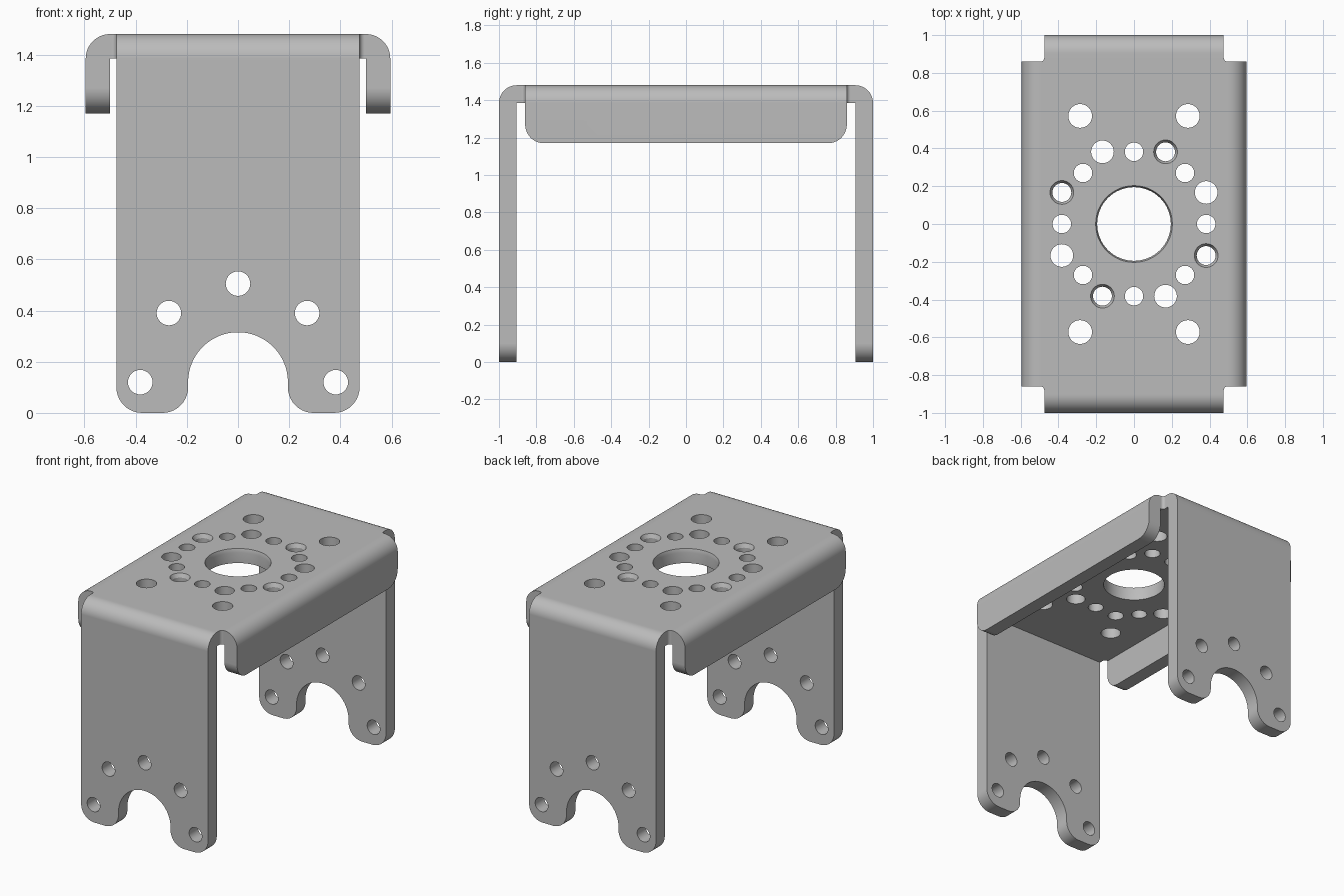
import bpy
import bmesh
from math import cos, sin, radians
from mathutils import Matrix

cube = bpy.data.objects.get("Cube")
if cube:
    bpy.data.objects.remove(cube, do_unlink=True)

TOP, THICK = 1.48, 0.095      # top height and sheet thickness
LEG_HALF, FLANGE_HALF = 0.475, 0.86


def arc(cx, cy, r, start, end, n=10):
    angles = [radians(start + (end - start) * i / n) for i in range(n + 1)]
    return [(cx + r * cos(a), cy + r * sin(a)) for a in angles]


def mirror(half):
    """Close a right-hand half outline with its left-hand copy."""
    return half + [(-x, y) for x, y in reversed(half) if abs(x) > 1e-5]


def new_object(name, bm):
    bmesh.ops.recalc_face_normals(bm, faces=bm.faces)
    mesh = bpy.data.meshes.new(name)
    bm.to_mesh(mesh)
    bm.free()
    obj = bpy.data.objects.new(name, mesh)
    bpy.context.collection.objects.link(obj)
    return obj


def prism(name, outline, axis, lo, hi):
    """Extrude a 2D outline along the given axis."""
    place = {"X": lambda u, v, d: (d, u, v),
             "Y": lambda u, v, d: (u, d, v),
             "Z": lambda u, v, d: (u, v, d)}[axis]
    bm = bmesh.new()
    a = [bm.verts.new(place(u, v, lo)) for u, v in outline]
    b = [bm.verts.new(place(u, v, hi)) for u, v in outline]
    bm.faces.new(a)
    bm.faces.new(b)
    for i in range(len(a)):
        bm.faces.new((a[i - 1], a[i], b[i], b[i - 1]))
    return new_object(name, bm)


def combine(obj, tool, operation):
    """Apply a boolean and discard the tool."""
    tool.hide_render = True
    mod = obj.modifiers.new("cut", "BOOLEAN")
    mod.operation, mod.solver, mod.object = operation, "EXACT", tool
    bpy.context.view_layer.objects.active = obj
    bpy.ops.object.modifier_apply(modifier=mod.name)
    bpy.data.objects.remove(tool, do_unlink=True)


def folded_sheet(half_width, bottom):
    """U-shaped section with rounded outer bends and square inner corners."""
    inner = half_width - THICK
    return mirror([(inner, TOP - THICK), (inner, bottom), (half_width, bottom)]
                  + arc(inner, TOP - THICK, THICK, 0, 90, 12))


def add_cone(bm, r1, r2, depth, matrix, segments=40):
    bmesh.ops.create_cone(bm, cap_ends=True, segments=segments, radius1=r1,
                          radius2=r2, depth=depth, matrix=matrix)


# Front and back legs with rounded feet and a central arch
bracket = prism("bracket", folded_sheet(1.0, 0), "X", -0.55, 0.55)
foot = mirror(arc(0, 0.12, 0.195, 90, 0, 24) + arc(0.295, 0.1, 0.1, 180, 270)
              + arc(0.375, 0.1, 0.1, 270, 360) + [(LEG_HALF, 1.6)])
combine(bracket, prism("foot_outline", foot, "Y", -1.2, 1.2), "INTERSECT")

# Side flanges with rounded lower corners
flanges = prism("flanges", folded_sheet(0.595, 1.17), "Y", -1, 1)
side = mirror(arc(FLANGE_HALF - 0.1, 1.27, 0.1, 270, 360) + [(FLANGE_HALF, 1.6)])
combine(flanges, prism("flange_outline", side, "X", -1, 1), "INTERSECT")
combine(bracket, flanges, "UNION")

# Deck with small fillets in the corner notches
quarter = arc(LEG_HALF + 0.02, FLANGE_HALF + 0.02, 0.02, 270, 180, 6)
deck = mirror([(x, -y) for x, y in reversed(quarter)] + quarter)
combine(bracket, prism("deck", deck, "Z", TOP - THICK, TOP), "UNION")

# Straight holes through the deck and the legs
signs = [(sx, sy) for sx in (-1, 1) for sy in (-1, 1)]
deck_holes = [(0, 0, 0.195)]
for sx, sy in signs:
    deck_holes += [(sx * 0.285, sy * 0.572, 0.063), (sx * 0.27, sy * 0.27, 0.049)]
    deck_holes += [(sx * 0.167, sy * 0.382, 0.06 if sx != sy else 0.05),
                   (sx * 0.382, sy * 0.167, 0.06 if sx == sy else 0.05)]
for s in (-1, 1):
    deck_holes += [(s * 0.382, 0, 0.049), (0, s * 0.382, 0.049)]
countersinks = [(0.167, 0.382), (-0.382, 0.167), (0.382, -0.167), (-0.167, -0.382)]
sunk = set(countersinks)

bm = bmesh.new()
for x, y, r in deck_holes:
    if r == 0.06 or r == 0.05:
        r = 0.05 if (x, y) in sunk else 0.06
    add_cone(bm, r, r, 0.4, Matrix.Translation((x, y, TOP)), 64 if r > 0.1 else 32)
for x, z in [(0, 0.505), (0.27, 0.39), (-0.27, 0.39), (0.382, 0.12), (-0.382, 0.12)]:
    turn = Matrix.Translation((x, 0, z)) @ Matrix.Rotation(radians(90), 4, "X")
    add_cone(bm, 0.048, 0.048, 3, turn, 32)
combine(bracket, new_object("hole_cutters", bm), "DIFFERENCE")

# Countersinks on the deck, and the bevelled rim of the central opening
bm = bmesh.new()
for x, y in countersinks:
    add_cone(bm, 0.05, 0.076, 0.05, Matrix.Translation((x, y, TOP)), 32)
add_cone(bm, 0.195, 0.211, 0.05, Matrix.Translation((0, 0, TOP)), 64)
combine(bracket, new_object("countersink_cutters", bm), "DIFFERENCE")

# Material and shading
grey = bpy.data.materials.new("plain_grey")
grey.use_nodes = True
colour = (0.5, 0.5, 0.5, 1)
grey.diffuse_color = colour
grey.node_tree.nodes["Principled BSDF"].inputs["Base Color"].default_value = colour
bracket.data.materials.clear()
bracket.data.materials.append(grey)
for face in bracket.data.polygons:
    face.material_index = 0

bpy.ops.object.select_all(action="DESELECT")
bracket.select_set(True)
bpy.context.view_layer.objects.active = bracket
bpy.ops.object.shade_smooth_by_angle(angle=radians(25))
weighted = bracket.modifiers.new("flat_face_normals", "WEIGHTED_NORMAL")
weighted.keep_sharp = True
